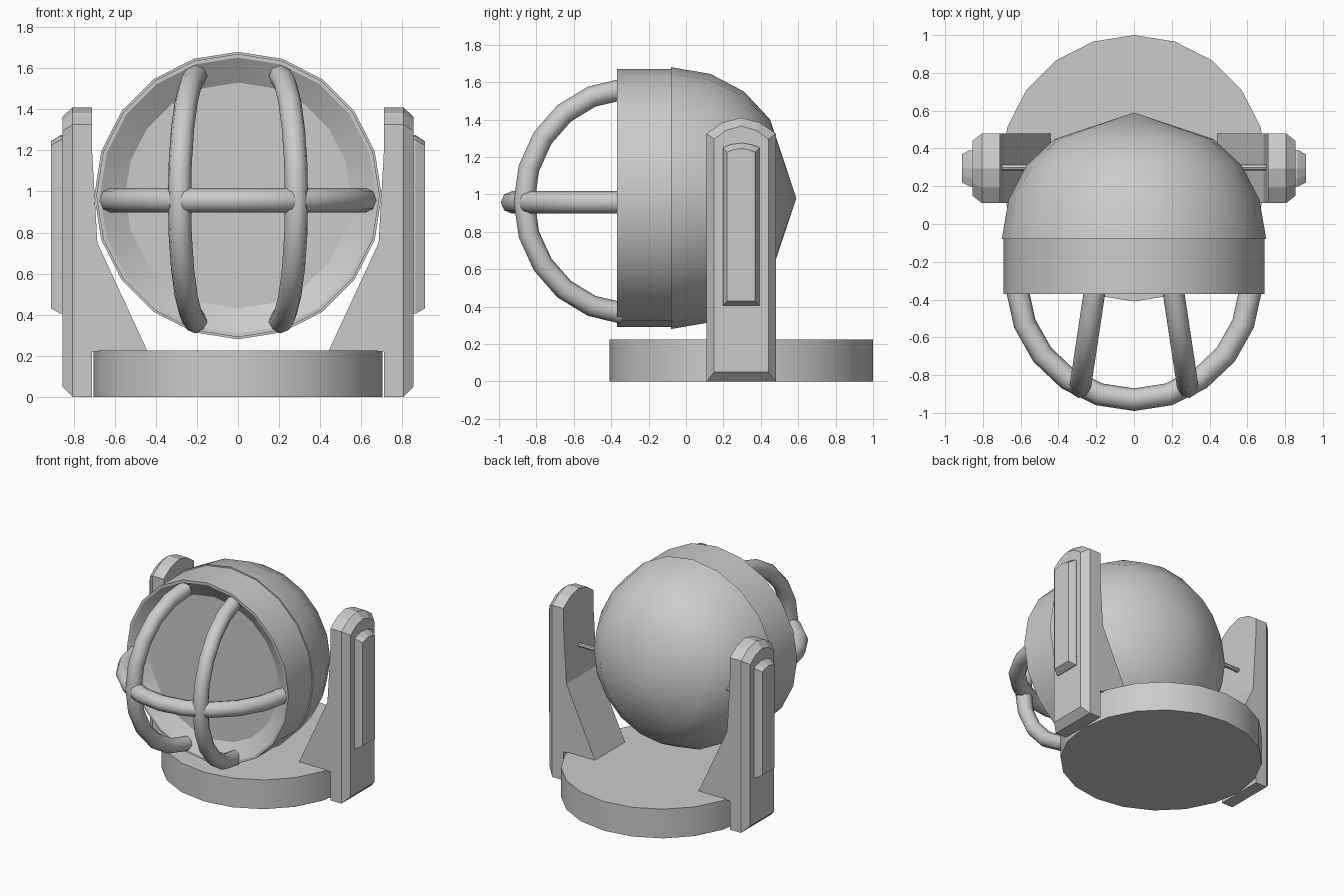
import bpy, bmesh
from math import sin, cos, pi, radians

if "Cube" in bpy.data.objects:
    bpy.data.objects.remove(bpy.data.objects["Cube"])

SIDES = 20
HEAD_Z = 0.98


def finish(bm, name, smooth=None):
    bmesh.ops.remove_doubles(bm, verts=bm.verts, dist=1e-4)
    bmesh.ops.recalc_face_normals(bm, faces=bm.faces)
    mesh = bpy.data.meshes.new(name)
    bm.to_mesh(mesh)
    bm.free()
    ob = bpy.data.objects.new(name, mesh)
    bpy.context.collection.objects.link(ob)
    if smooth:
        smooth_by_angle(ob, smooth)
    return ob


def smooth_by_angle(ob, angle):
    bpy.ops.object.select_all(action='DESELECT')
    ob.select_set(True)
    bpy.context.view_layer.objects.active = ob
    bpy.ops.object.shade_smooth_by_angle(angle=radians(angle))


def loft(bm, loops, cap=True):
    """Join successive point loops with quads."""
    rings = [[bm.verts.new(p) for p in loop] for loop in loops]
    for a, b in zip(rings, rings[1:]):
        n = len(a)
        for i in range(n):
            j = (i + 1) % n
            bm.faces.new((a[i], a[j], b[j], b[i]))
    if cap:
        bm.faces.new(rings[0])
        bm.faces.new(rings[-1])


def lathe(name, profile, place, smooth):
    """Spin (radius, height) points; place maps local x, y, height to world."""
    bm = bmesh.new()
    loops = []
    for r, h in profile:
        loops.append([place(r * sin(2 * pi * i / SIDES), r * cos(2 * pi * i / SIDES), h)
                      for i in range(SIDES)])
    loft(bm, loops, cap=profile[0][0] > 0.01 and profile[-1][0] > 0.01)
    return finish(bm, name, smooth)


def head_axis(a, b, h):
    return (a, h, HEAD_Z + b)


# Round base
lathe("base", [(0.705, 0), (0.705, 0.225)], lambda a, b, h: (a, 0.295 + b, h), 30)

# Lamp head: rear dome, front drum and dished reflector
lathe("rear_dome", [(0, -0.08), (0.70, -0.08), (0.664, 0.13), (0.57, 0.31), (0.42, 0.45), (0, 0.59)],
      head_axis, 45)
lathe("front_drum", [(0, -0.08), (0.69, -0.08), (0.69, -0.37), (0.672, -0.37), (0.55, -0.29), (0, -0.29)],
      head_axis, 30)


# Protective cage bars, swept along half ellipses
def bar(name, points, radius):
    cu = bpy.data.curves.new(name, 'CURVE')
    cu.dimensions = '3D'
    cu.bevel_depth = radius
    cu.bevel_resolution = 2
    cu.use_fill_caps = True
    sp = cu.splines.new('POLY')
    sp.points.add(len(points) - 1)
    for p, co in zip(sp.points, points):
        p.co = (*co, 1)
    ob = bpy.data.objects.new(name, cu)
    bpy.context.collection.objects.link(ob)
    bpy.ops.object.select_all(action='DESELECT')
    ob.select_set(True)
    bpy.context.view_layer.objects.active = ob
    bpy.ops.object.convert(target='MESH')
    smooth_by_angle(bpy.context.view_layer.objects.active, 50)


angles = [radians(4 + 172 * i / 10) for i in range(11)]
bar("cage_bar_horizontal",
    [(0.62 * cos(t), -0.30 - 0.63 * sin(t), 0.957) for t in angles], 0.06)
for side, label in ((-1, "left"), (1, "right")):
    bar("cage_bar_" + label,
        [(side * (0.20 + 0.085 * sin(t)), -0.30 - 0.565 * sin(t), 0.963 + 0.60 * cos(t)) for t in angles],
        0.057)


# Side brackets
def slab(name, layers, side):
    """Loft yz outlines placed at successive x positions."""
    bm = bmesh.new()
    loft(bm, [[(side * x, y, z) for y, z in outline] for x, outline in layers])
    return finish(bm, name)


def arched(half, bottom, shoulder, peak):
    """Upright outline with a rounded top, centred on the bracket."""
    c, rise = 0.295, peak - shoulder
    return [(c - half, bottom), (c + half, bottom), (c + half, shoulder),
            (c + half * 0.55, shoulder + rise * 0.68), (c, peak),
            (c - half * 0.55, shoulder + rise * 0.68), (c - half, shoulder)]


for side, label in ((-1, "left"), (1, "right")):
    # Upright arm with bevelled outer face
    arm = arched(0.185, 0, 1.325, 1.41)
    slab("arm_" + label, [(0.71, arm), (0.805, arm),
                          (0.855, arched(0.145, 0.05, 1.295, 1.365))], side)
    # Raised strip on the outside of the arm
    strip = arched(0.098, 0.405, 1.25, 1.275)
    slab("strip_" + label, [(0.85, strip), (0.865, strip),
                            (0.91, arched(0.075, 0.43, 1.225, 1.245))], side)
    # Gusset between arm and base
    bm = bmesh.new()
    gusset = [(0.715, 1.27), (0.685, 0.75), (0.44, 0.22), (0.715, 0.22)]
    loft(bm, [[(side * x, y, z) for x, z in gusset] for y in (0.112, 0.478)])
    finish(bm, "gusset_" + label)
    # Pivot pin holding the head
    pin = [(0.016 * cos(i * pi / 4), 0.016 * sin(i * pi / 4)) for i in range(8)]
    slab("pivot_pin_" + label,
         [(x, [(0.30 + a, HEAD_Z + b) for a, b in pin]) for x in (0.53, 0.72)], side)
